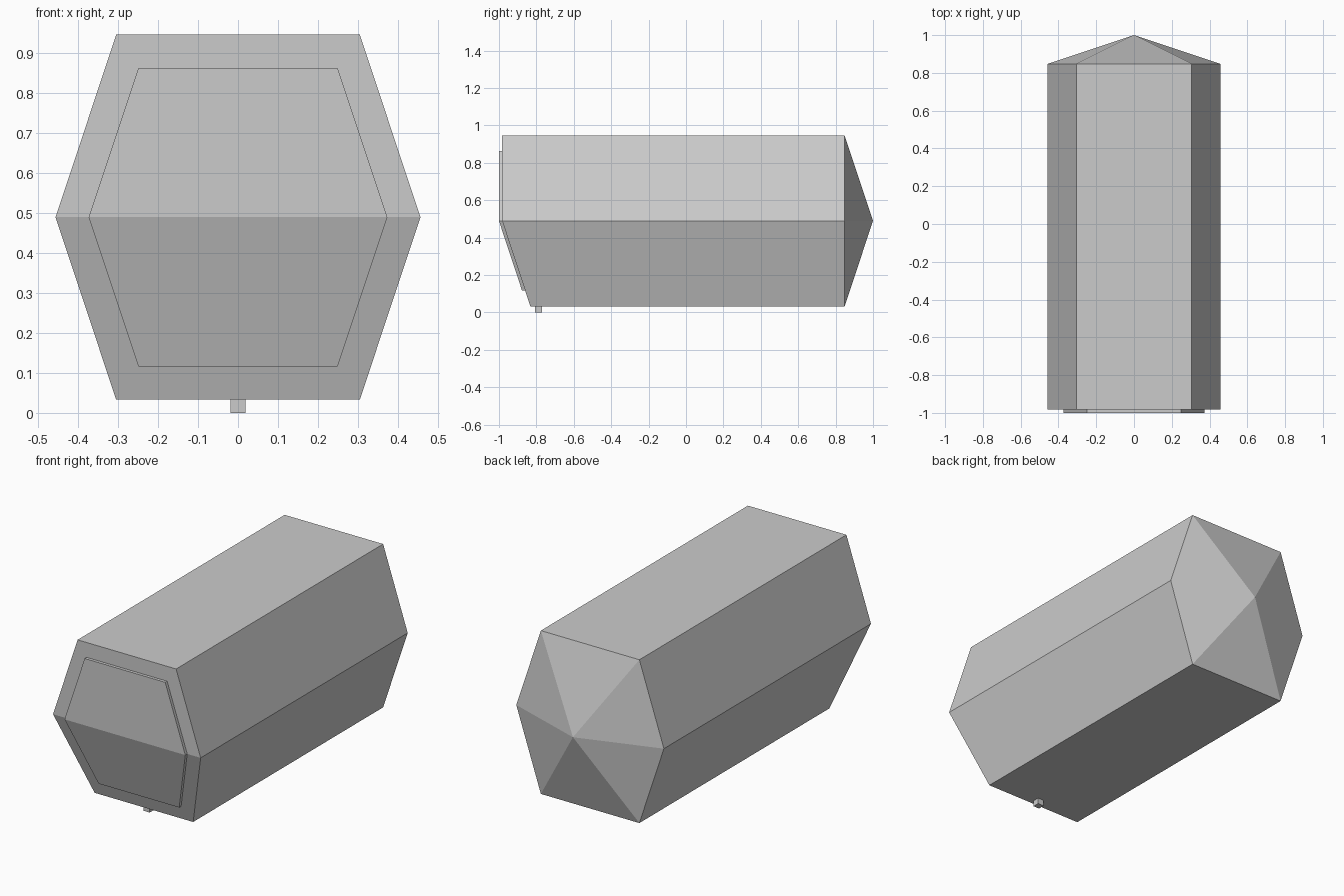
import bpy, bmesh

if "Cube" in bpy.data.objects:
    bpy.data.objects.remove(bpy.data.objects["Cube"])

MID_Z = 0.49
FRONT_Y = -0.983
SLOPE = 0.151 / 0.457  # how far the lower front leans back per unit of height


def hexagon(size):
    """Stretched hexagon outline (x, z), starting at the left corner."""
    w, t, h = 0.457 * size, 0.305 * size, 0.457 * size
    return [(-w, MID_Z), (-t, MID_Z - h), (t, MID_Z - h),
            (w, MID_Z), (t, MID_Z + h), (-t, MID_Z + h)]


def front_y(z):
    return FRONT_Y + max(0.0, MID_Z - z) * SLOPE


def finish(name, bm):
    bmesh.ops.recalc_face_normals(bm, faces=bm.faces)
    mesh = bpy.data.meshes.new(name)
    bm.to_mesh(mesh)
    bm.free()
    obj = bpy.data.objects.new(name, mesh)
    bpy.context.collection.objects.link(obj)
    return obj


def folded_prism(name, size, offset, back, tip=None):
    """Hexagonal prism whose front is folded at mid height; optional pointed back."""
    bm = bmesh.new()
    outline = hexagon(size)
    f = [bm.verts.new((x, front_y(z) + offset, z)) for x, z in outline]
    b = [bm.verts.new((x, back(z), z)) for x, z in outline]
    for i in range(6):
        j = (i + 1) % 6
        bm.faces.new((f[i], f[j], b[j], b[i]))
    bm.faces.new(f[:4])
    bm.faces.new((f[3], f[4], f[5], f[0]))
    if tip is not None:
        apex = bm.verts.new((0, tip, MID_Z))
        for i in range(6):
            bm.faces.new((b[i], b[(i + 1) % 6], apex))
    else:
        bm.faces.new(b[:4])
        bm.faces.new((b[3], b[4], b[5], b[0]))
    return finish(name, bm)


# Long hexagonal body with a pyramid back
folded_prism("body", 1.0, 0.0, lambda z: 0.848, tip=1.0)

# Raised front panel following the folded face
folded_prism("front_panel", 0.818, -0.017, front_y)

# Small peg under the front
bm = bmesh.new()
bmesh.ops.create_cube(bm, size=1)
bmesh.ops.scale(bm, vec=(0.038, 0.038, 0.035), verts=bm.verts)
bmesh.ops.translate(bm, vec=(0, -0.789, 0.0175), verts=bm.verts)
finish("bottom_peg", bm)
